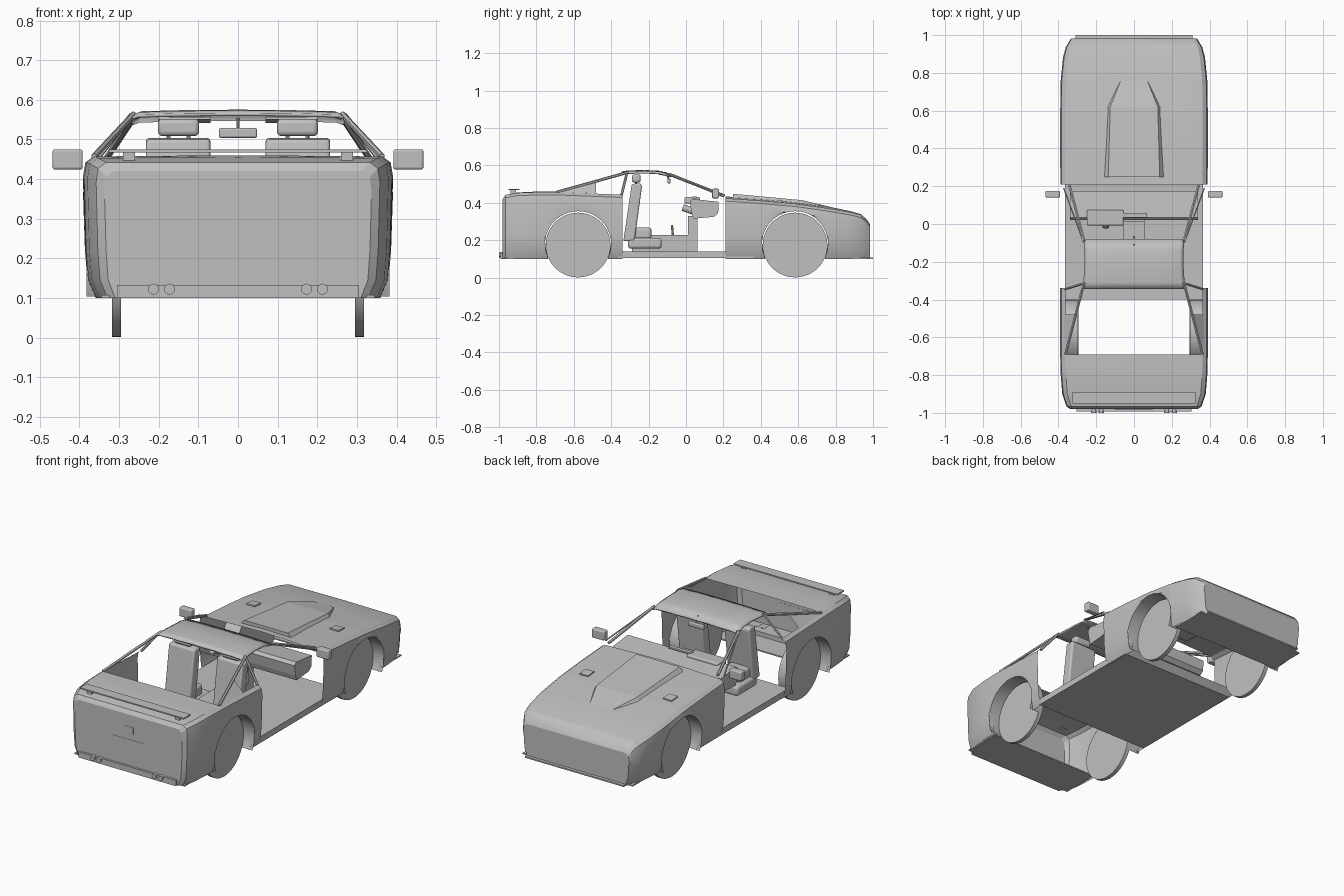
import bpy, bmesh, math
from mathutils import Vector, Matrix

if "Cube" in bpy.data.objects:
    bpy.data.objects.remove(bpy.data.objects["Cube"])

grey = bpy.data.materials.new("plain grey")
grey.diffuse_color = (0.53, 0.53, 0.53, 1)
grey.use_nodes = True
grey.node_tree.nodes["Principled BSDF"].inputs["Base Color"].default_value = grey.diffuse_color


def finish(name, bm, mirror=False, bevel=0.0, smooth=True):
    me = bpy.data.meshes.new(name)
    bmesh.ops.remove_doubles(bm, verts=bm.verts, dist=0.0003)
    bmesh.ops.recalc_face_normals(bm, faces=bm.faces)
    bm.to_mesh(me)
    bm.free()
    ob = bpy.data.objects.new(name, me)
    bpy.context.collection.objects.link(ob)
    me.materials.append(grey)
    if bevel:
        m = ob.modifiers.new("bevel", 'BEVEL')
        m.width, m.segments = bevel, 3
    if mirror:
        m = ob.modifiers.new("mirror", 'MIRROR')
        m.merge_threshold = 0.0005
    if smooth:
        bpy.ops.object.select_all(action='DESELECT')
        bpy.context.view_layer.objects.active = ob
        ob.select_set(True)
        bpy.ops.object.shade_smooth_by_angle(angle=math.radians(20))
    return ob


def mesh(name, verts, faces, **kw):
    bm = bmesh.new()
    vs = [bm.verts.new(v) for v in verts]
    for f in faces:
        bm.faces.new([vs[i] for i in f])
    return finish(name, bm, **kw)


def box(name, x, y, z, tilt=0.0, **kw):
    bm = bmesh.new()
    bmesh.ops.create_cube(bm, size=1)
    c = Vector(((x[0] + x[1]) / 2, (y[0] + y[1]) / 2, (z[0] + z[1]) / 2))
    s = (x[1] - x[0], y[1] - y[0], z[1] - z[0])
    bm.transform(Matrix.Translation(c) @ Matrix.Rotation(tilt, 4, 'X') @ Matrix.Diagonal((*s, 1)))
    return finish(name, bm, **kw)


def rod(name, a, b, r, seg=6, **kw):
    a, b = Vector(a), Vector(b)
    bm = bmesh.new()
    bmesh.ops.create_cone(bm, cap_ends=True, segments=seg, radius1=r, radius2=r, depth=(b - a).length)
    rot = (b - a).to_track_quat('Z', 'Y').to_matrix().to_4x4()
    bm.transform(Matrix.Translation((a + b) / 2) @ rot)
    return finish(name, bm, **kw)


def prism(name, profile, x0, x1, **kw):
    n = len(profile)
    verts = [(x, y, z) for x in (x0, x1) for y, z in profile]
    faces = [range(n), range(n, 2 * n)] + [(i, (i + 1) % n, n + (i + 1) % n, n + i) for i in range(n)]
    return mesh(name, verts, faces, **kw)


# body shell: stations (y, half width, top height, crown)
AXLES, AZ, AR = (-0.577, 0.583), 0.178, 0.177
REAR = [(-0.98, .337, .42, 0), (-0.965, .358, .442, 0), (-0.90, .38, .453, .002), (-0.80, .388, .457, .003),
        (-0.69, .391, .457, .003), (-0.34, .391, .443, .003)]
NOSE = [(.21, .390, .424, .010), (.40, .391, .411, .010), (.583, .391, .395, .010), (.76, .388, .370, .010),
        (.88, .376, .349, .006), (.935, .362, .336, .003), (.972, .340, .305, 0), (.983, .333, .285, 0)]


def station(table, y):
    for a, b in zip(table, table[1:]):
        if y <= b[0] + 1e-6:
            t = (y - a[0]) / (b[0] - a[0])
            return [p + (q - p) * t for p, q in zip(a, b)]


def section(table, y):
    _, w, top, crown = station(table, y)
    c = min(AXLES, key=lambda a: abs(a - y))
    d = abs(y - c)
    edge = abs(d - AR) < 1e-5
    low = AZ + math.sqrt(AR * AR - d * d) if d < AR - 1e-5 else 0.10
    levels = [(.92, .10), (.972, .145), (.988, .22), (1, top - .05), (.985, top - .015), (.93, top), (0, top + crown)]
    pts = []
    for k, z in levels:
        z = max(z, low)
        yy = y
        if edge and z < AZ:      # undercut of the round wheel arch
            yy = c + math.copysign(math.sqrt(AR * AR - (z - AZ) ** 2), y - c)
        pts.append((w * k, yy, z))
    return pts


def shell(name, table, y0, y1, n, cap=None):
    ys = {s[0] for s in table}
    for c in AXLES:
        ys |= {c + AR * math.cos(i * math.pi / 24) for i in range(25)} | {c - AR * .9995, c + AR * .9995}
    ys = sorted({y for y in ys if y0 <= y <= y1} | {y0, y1})
    bm = bmesh.new()
    rows = [[bm.verts.new(p) for p in section(table, y)[:n]] for y in ys]
    for a, b in zip(rows, rows[1:]):
        for i in range(n - 1):
            bm.faces.new((a[i], a[i + 1], b[i + 1], b[i]))
    if cap is not None:
        bm.faces.new(rows[cap] + [bm.verts.new((0, ys[cap], .10))])
    bmesh.ops.dissolve_degenerate(bm, dist=1e-5, edges=bm.edges)
    finish(name, bm, mirror=True)


shell("tail_body", REAR, -0.98, -0.69, 7, cap=0)
shell("rear_side", REAR, -0.69, -0.34, 6)
shell("nose_body", NOSE, .21, .983, 7, cap=-1)

# wheels and arch liners
for c, label in zip(AXLES, ("tail", "nose")):
    rod(label + "_wheel", (.295, c, .174), (.318, c, .174), .173, seg=48, mirror=True)
    arc = [math.radians(-25 + 230 * i / 32) for i in range(33)]
    verts = [(x, c + AR * math.cos(a), AZ + AR * math.sin(a)) for a in arc for x in (.30, .382)]
    mesh(label + "_arch_liner", verts, [(2 * i, 2 * i + 1, 2 * i + 3, 2 * i + 2) for i in range(32)], mirror=True)

# floor pan with sills, lower plates and bumpers
prism("floor_pan", [(-.40, .14), (.39, .14), (.36, .105), (-.355, .105)], -.365, .365, smooth=False)
box("tail_lower_plate", (-.345, .345), (-.97, -.75), (.100, .107))
box("tail_bumper", (-.305, .305), (-.992, -.89), (.10, .132))
box("nose_lower_plate", (-.345, .345), (.76, .97), (.100, .107))
box("nose_lip", (-.31, .31), (.90, 1.0), (.100, .108))
for x in (.173, .213):
    rod("exhaust_tip", (x, -1.0, .122), (x, -.93, .122), .014, seg=12, mirror=True)

# tail panel plates
box("number_plate", (-.10, .10), (-.9815, -.979), (.24, .28))
box("tail_badge_plate", (-.03, .03), (-.9815, -.979), (.312, .353))

# spoiler
box("spoiler", (-.325, .325), (-.95, -.89), (.467, .474))
box("spoiler_foot", (.26, .29), (-.937, -.908), (.445, .47), mirror=True)

# hood scoop and hood plates
half = [(.158, .25, .425), (.136, .25, .448), (.140, .62, .392), (.126, .62, .414), (.07, .76, .381)]
scoop = half + [(-x, y, z) for x, y, z in half]
mesh("hood_scoop", scoop, [(0, 1, 3, 2), (2, 3, 4), (5, 6, 8, 7), (7, 8, 9), (1, 6, 8, 3), (3, 8, 9, 4), (0, 5, 6, 1)],
     smooth=False)
box("hood_side_plate", (.235, .288), (.485, .54), (.398, .411), tilt=-.09, mirror=True)

# roof panel: curved strip lofted along y
rows = [(-.345, .272, .562), (-.31, .268, .568), (-.22, .262, .570), (-.14, .262, .566), (-.08, .268, .549)]
verts, faces = [], []
for y, w, z in rows:
    verts += [(w * k, y, z + h) for k, h in ((-1, -.006), (-.93, .001), (-.5, .004), (0, .005), (.5, .004), (.93, .001), (1, -.006))]
for r in range(4):
    faces += [(r * 7 + i, r * 7 + i + 1, r * 7 + i + 8, r * 7 + i + 7) for i in range(6)]
roof = mesh("roof", verts, faces)
roof.modifiers.new("solid", 'SOLIDIFY').thickness = .008

# pillars and rear quarter panels
rod("windscreen_pillar", (.264, -.09, .553), (.342, .205, .437), .008, mirror=True)
rod("side_window_rail", (.266, -.10, .555), (.372, .19, .437), .004, mirror=True)
rod("rear_pillar", (.264, -.31, .563), (.363, -.69, .457), .008, mirror=True)
rod("door_pillar", (.268, -.315, .562), (.365, -.345, .44), .007, mirror=True)
quarter = mesh("quarter_panel", [(.365, -.69, .457), (.372, -.48, .449), (.308, -.48, .512)], [(0, 1, 2)], mirror=True)

# mirrors and sun visors
box("side_mirror", (.392, .468), (.14, .176), (.424, .475), bevel=.006, mirror=True)
box("inner_mirror", (-.048, .048), (-.10, -.083), (.504, .529), bevel=.005)
rod("inner_mirror_stem", (0, -.09, .52), (0, -.11, .565), .004)
box("sun_visor", (.07, .20), (-.15, -.09), (.546, .552), tilt=-.15, mirror=True)

# dashboard, instrument hood, steering column, console
prism("dashboard", [(.02, .405), (.035, .42), (.175, .405), (.172, .345), (.15, .325), (.04, .315), (.03, .345)], -.34, .34, smooth=False)
box("instrument_hood", (-.25, -.055), (-.008, .075), (.395, .43), bevel=.008)
box("dash_top_bar", (-.07, .07), (.035, .057), (.424, .433))
rod("steering_column", (-.15, -.018, .375), (-.15, .05, .35), .018, seg=16)
box("console_tower", (-.055, .055), (.01, .062), (.14, .33))
box("console_tunnel", (-.055, .055), (-.29, .012), (.14, .228))
rod("gear_lever", (0, -.07, .22), (0, -.075, .28), .006, seg=8)

# seats
for s, side in ((-1, "left"), (1, "right")):
    lo, hi = sorted((s * .07, s * .232))
    box(side + "_seat_base", (lo, hi), (-.31, -.13), (.155, .212), bevel=.015)
    box(side + "_seat_pad", (lo + .02, hi - .02), (-.30, -.185), (.205, .268), bevel=.015)
    prism(side + "_seat_back", [(-.335, .195), (-.275, .195), (-.235, .49), (-.245, .505), (-.29, .50)], lo, hi, bevel=.01)
    for k in (-.025, .025):
        rod(side + "_headrest_post", (s * .15 + k, -.268, .49), (s * .15 + k, -.265, .53), .005, seg=8)
    box(side + "_headrest", (s * .15 - .052, s * .15 + .052), (-.29, -.243), (.508, .552), bevel=.012)
